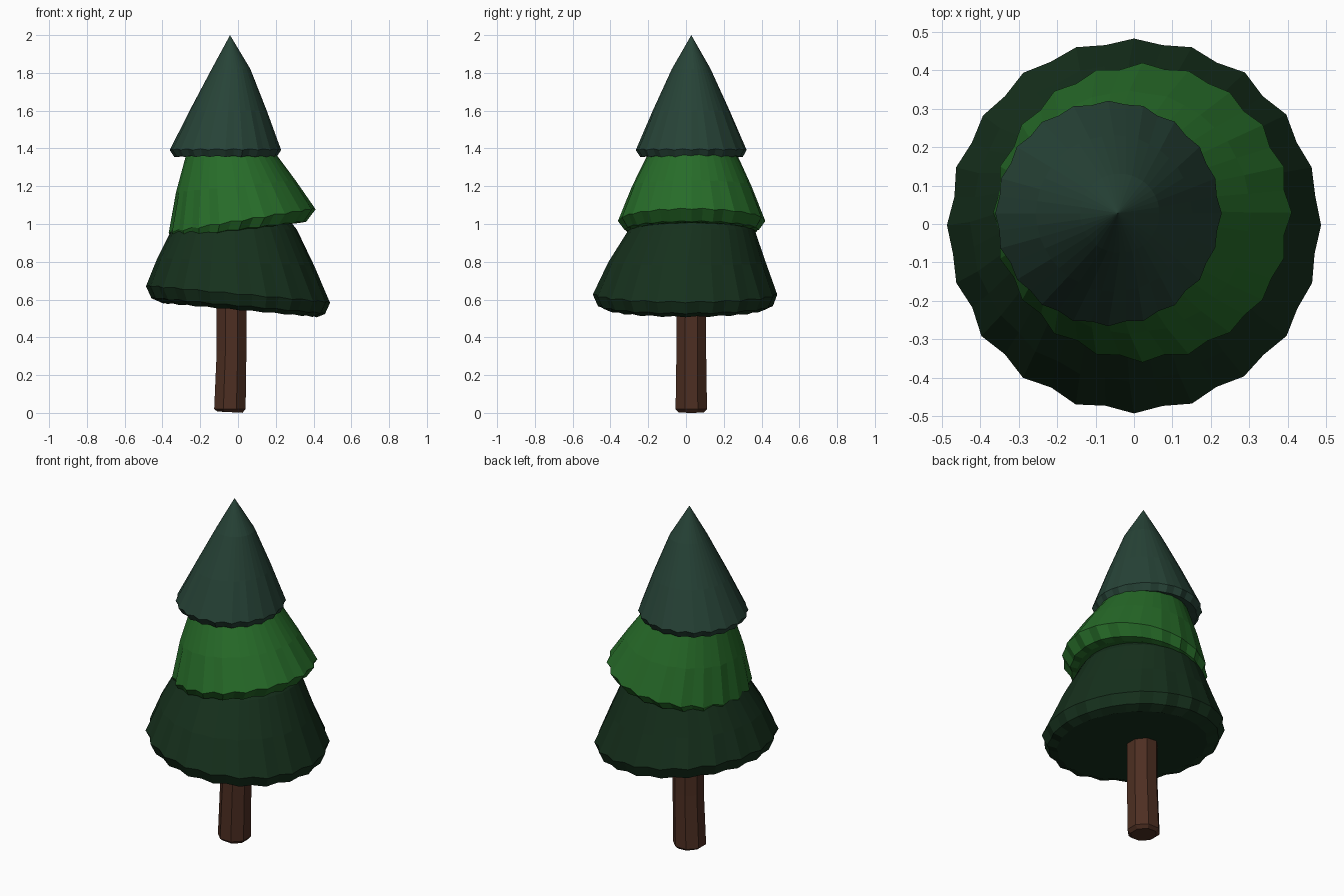
import bpy, bmesh, math, random

if "Cube" in bpy.data.objects:
    bpy.data.objects.remove(bpy.data.objects["Cube"])

random.seed(4)


def material(name, rgb):
    m = bpy.data.materials.new(name)
    m.diffuse_color = (*rgb, 1.0)
    m.use_nodes = True
    m.node_tree.nodes["Principled BSDF"].inputs["Base Color"].default_value = m.diffuse_color
    return m


def loft(name, rings, sides, mat, waves=0, phase=0.0, jitter=0.0, apex=None):
    """Skin rings of (cx, cy, z, radius, x tilt, scallop depth), listed bottom to top."""
    bm = bmesh.new()
    loops = []
    for cx, cy, z, r, tilt, scallop in rings:
        loop = []
        for i in range(sides):
            a = 2 * math.pi * i / sides + phase
            wave = math.cos(waves * a) if waves else 0
            rr = r * (1 + scallop * wave + random.uniform(-jitter, jitter))
            dx, dy = rr * math.cos(a), rr * math.sin(a)
            dz = tilt * dx - 0.25 * scallop * wave
            loop.append(bm.verts.new((cx + dx, cy + dy, z + dz)))
        loops.append(loop)
    for low, high in zip(loops, loops[1:]):
        for i in range(sides):
            j = (i + 1) % sides
            bm.faces.new((low[i], low[j], high[j], high[i]))
    # Close the underside, then the top with either a point or a cap
    bm.faces.new(list(reversed(loops[0])))
    if apex:
        tip = bm.verts.new(apex)
        for i in range(sides):
            bm.faces.new((loops[-1][i], loops[-1][(i + 1) % sides], tip))
    else:
        bm.faces.new(loops[-1])
    bmesh.ops.recalc_face_normals(bm, faces=bm.faces)
    mesh = bpy.data.meshes.new(name)
    bm.to_mesh(mesh)
    bm.free()
    mesh.materials.append(mat)
    obj = bpy.data.objects.new(name, mesh)
    bpy.context.collection.objects.link(obj)
    return obj


bark = material("bark", (0.075, 0.028, 0.016))
dark_green = material("dark_green", (0.008, 0.030, 0.012))
bright_green = material("bright_green", (0.020, 0.150, 0.022))
blue_green = material("blue_green", (0.020, 0.056, 0.038))

# Trunk: slightly bent octagon with a chamfered foot
loft("trunk", [
    (-0.043, 0.028, 0.004, 0.072, -0.05, 0),
    (-0.043, 0.028, 0.020, 0.090, 0, 0),
    (-0.034, 0.028, 0.330, 0.085, 0, 0),
    (-0.034, 0.028, 0.700, 0.085, 0, 0),
], 8, bark, phase=math.pi / 8)

# Bottom tier: widest skirt, drooping to the right
loft("lower_branches", [
    (0.010, -0.003, 0.545, 0.400, -0.09, 0.010),
    (0.002, -0.003, 0.568, 0.455, -0.09, 0.012),
    (0.000, -0.003, 0.630, 0.482, -0.09, 0.014),
    (-0.012, 0.005, 0.800, 0.412, -0.05, 0.006),
    (-0.020, 0.030, 0.970, 0.332, 0, 0),
    (-0.020, 0.030, 1.050, 0.270, 0, 0),
], 40, dark_green, waves=20, jitter=0.006)

# Middle tier: skirt tilted up to the right
loft("middle_branches", [
    (-0.005, 0.030, 0.965, 0.320, 0.13, 0.010),
    (0.004, 0.030, 0.972, 0.352, 0.12, 0.014),
    (0.022, 0.030, 1.020, 0.382, 0.16, 0.018),
    (-0.012, 0.030, 1.200, 0.314, 0.10, 0.006),
    (-0.038, 0.033, 1.360, 0.240, 0.03, 0),
    (-0.040, 0.030, 1.430, 0.200, 0, 0),
], 40, bright_green, waves=20, jitter=0.006)

# Top tier: pointed cap
loft("upper_branches", [
    (-0.066, 0.028, 1.360, 0.235, 0, 0.010),
    (-0.066, 0.028, 1.358, 0.268, 0, 0.012),
    (-0.067, 0.028, 1.395, 0.290, 0, 0.014),
    (-0.052, 0.028, 1.600, 0.203, 0, 0.004),
    (-0.037, 0.028, 1.820, 0.103, 0, 0),
], 40, blue_green, waves=20, jitter=0.005, apex=(-0.042, 0.028, 2.0))
